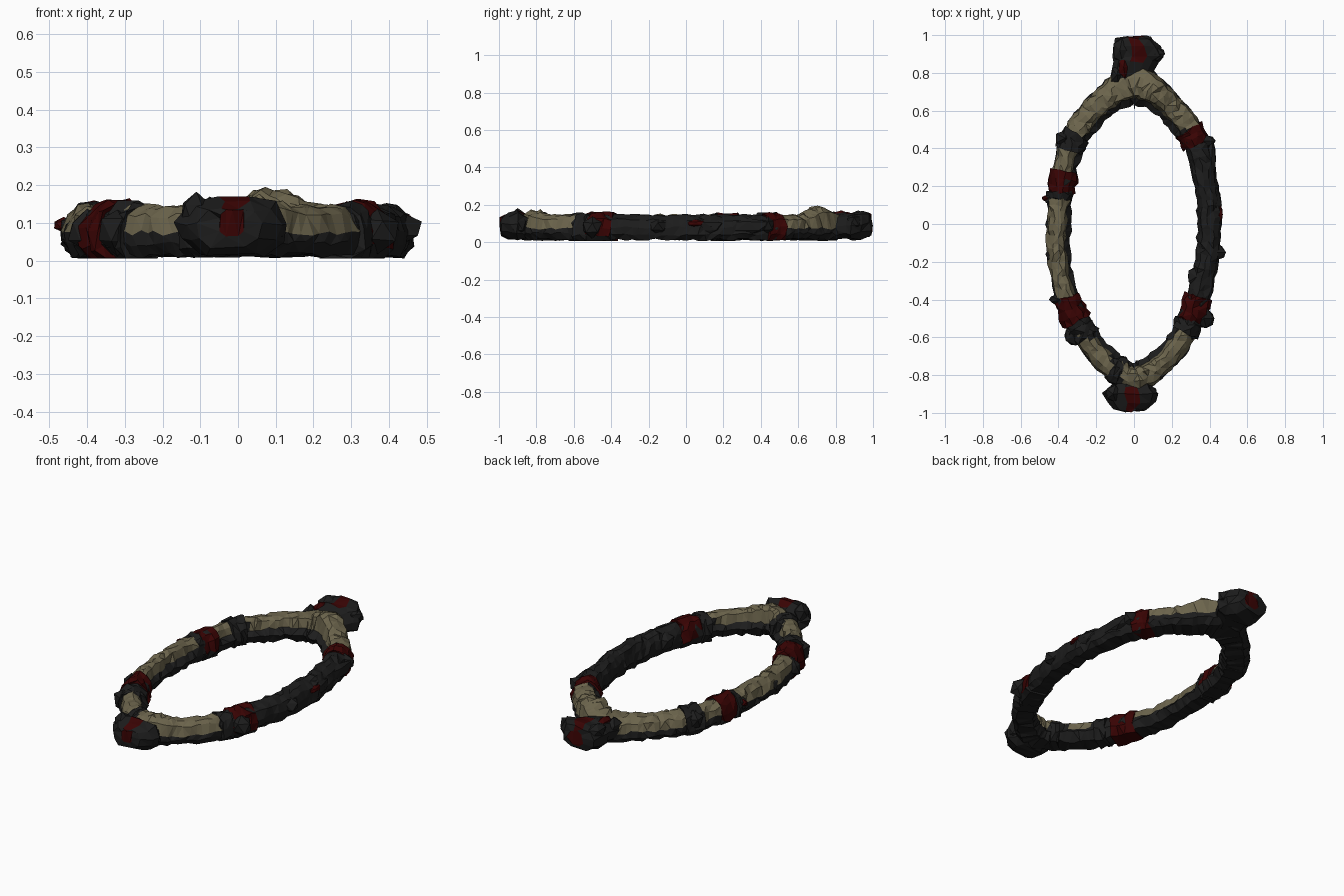
import bpy, bmesh, math, random
from mathutils import Vector

if "Cube" in bpy.data.objects:
    bpy.data.objects.remove(bpy.data.objects["Cube"])

random.seed(4)


def material(name, rgb):
    m = bpy.data.materials.new(name)
    m.diffuse_color = (*rgb, 1)
    m.use_nodes = True
    m.node_tree.nodes["Principled BSDF"].inputs["Base Color"].default_value = m.diffuse_color
    return m


MATS = [material("charcoal_bark", (0.012, 0.012, 0.012)),
        material("pale_wood", (0.15, 0.129, 0.073)),
        material("dark_red", (0.042, 0.001, 0.001))]
DARK, TAN, RED = 0, 1, 2


def jit(a):
    return random.uniform(-a, a)


def finish(bm, name):
    bmesh.ops.recalc_face_normals(bm, faces=bm.faces)
    me = bpy.data.meshes.new(name)
    bm.to_mesh(me)
    bm.free()
    for m in MATS:
        me.materials.append(m)
    ob = bpy.data.objects.new(name, me)
    bpy.context.collection.objects.link(ob)
    return ob


# Centre line of the pointed oval: x, y, half width (right side, then mirrored)
half = [(0, .735, .12), (.12, .675, .083), (.24, .56, .075), (.33, .42, .068), (.382, .2, .062),
        (.398, 0, .065), (.383, -.2, .06), (.33, -.42, .064), (.25, -.6, .066), (.13, -.74, .07),
        (0, -.805, .075)]
ctrl = [Vector(p) for p in half] + [Vector((-x - (.012 if -.5 < y < -.1 else 0), y, w))
                                    for x, y, w in half[-2:0:-1]]
STEPS = 6
path = []
for i in range(len(ctrl)):
    a, b, c, d = (ctrl[(i + k) % len(ctrl)] for k in (-1, 0, 1, 2))
    for s in range(STEPS):
        t = s / STEPS
        path.append(.5 * (2 * b + (c - a) * t + (2 * a - 5 * b + 4 * c - d) * t * t
                          + (3 * b - a - 3 * c + d) * t ** 3))
N = len(path)

# Cross-sections: (outward, z), from outer foot over the top to inner foot
BARK = [(.65, .014), (.97, .04), (1, .078), (.82, .118), (.4, .14), (-.1, .145),
        (-.58, .134), (-.85, .105), (-1, .06), (-.65, .016)]
# pale wood stands as a narrower strip on a ledge of bark
WOOD = [(.65, .014), (1, .045), (.97, .074), (.8, .118), (.4, .14), (-.1, .145),
        (-.48, .132), (-.62, .088), (-1, .062), (-.65, .016)]


def pale(x, y):
    """Where the pale wood shows."""
    if y < -.7 and x > -.06:
        return True
    if x > 0:
        return y > .5 or y < -.57
    return y > .47 or .27 < y < .41 or -.39 < y < .13 or (y < -.6 and x < -.12)


def hump(x, y):
    return (.05 * math.exp(-((x - .09) ** 2 + (y - .71) ** 2) / .008)
            + .028 * math.exp(-((x - .03) ** 2 + (y + .79) ** 2) / .008))


def section(i, grow=1.0, rough=.006, wood=False):
    """Points of one cross-section at path sample i."""
    p, q = path[i % N], path[(i + 1) % N]
    o = path[(i - 1) % N]
    tan = Vector((q.x - o.x, q.y - o.y, 0)).normalized()
    out = Vector((-tan.y, tan.x, 0))
    pts = []
    for u, z in (WOOD if wood and pale(p.x, p.y) else BARK):
        z2 = .08 + (z - .08) * grow
        if z > .1:
            z2 += hump(p.x, p.y)
        v = Vector((p.x, p.y, 0)) + out * (u * p.z * grow) + tan * jit(rough)
        v += out * jit(rough)
        v.z = max(.006, z2 + jit(rough))
        pts.append(v)
    return pts


def loft(rings, name, rule, closed=False):
    bm = bmesh.new()
    vr = [[bm.verts.new(v) for v in r] for r in rings]
    n = len(rings[0])
    for i in range(len(vr) if closed else len(vr) - 1):
        a, b = vr[i], vr[(i + 1) % len(vr)]
        for k in range(n):
            f = bm.faces.new((a[k], a[(k + 1) % n], b[(k + 1) % n], b[k]))
            f.material_index = rule(f.calc_center_median(), k)
    if not closed:
        for r, i in ((vr[0], 0), (vr[-1], -1)):
            f = bm.faces.new(r)
            f.material_index = rule(f.calc_center_median(), i)
    bmesh.ops.triangulate(bm, faces=bm.faces)
    return finish(bm, name)


# Main ring: pale wood set in the top of a dark bark channel
loft([section(i, 1, .008, True) for i in range(N)], "oval_ring",
     lambda c, k: TAN if 2 <= k <= 6 and pale(c.x, c.y) else DARK, True)


# Collars wrapped round the ring, between two spots on the centre line
def nearest(x, y):
    return min(range(N), key=lambda i: (path[i].x - x) ** 2 + (path[i].y - y) ** 2)


def collar(name, a, b, grow, mat, full=False):
    i, j = sorted((nearest(*a), nearest(*b)))
    rings = [section(i, .97, .004)]
    rings += [section(k, grow * random.uniform(.95, 1.05), .01) for k in range(i, j + 1)]
    rings.append(section(j, .97, .004))
    loft(rings, name, lambda c, k: mat if full or 1 <= k < 8 else DARK)


collar("red_collar_right_back", (.28, .50), (.32, .43), 1.14, RED, True)
collar("red_collar_right_front", (.34, -.39), (.29, -.50), 1.16, RED)
collar("bark_collar_right_front", (.30, -.50), (.26, -.57), 1.12, DARK)
collar("bark_collar_left_back", (-.30, .47), (-.34, .40), 1.12, DARK)
collar("red_collar_left_middle", (-.365, .27), (-.385, .18), 1.18, RED)
collar("bark_collar_left_middle", (-.385, .175), (-.395, .12), 1.12, DARK)
collar("red_collar_left_front", (-.35, -.39), (-.30, -.53), 1.18, RED, True)
collar("bark_collar_left_front", (-.29, -.53), (-.25, -.60), 1.14, DARK)
collar("bark_collar_end_front", (-.12, -.75), (-.07, -.79), 1.05, DARK)


# Rough knots of bark sunk into the ring
def knot(name, loc, size, mat=DARK):
    bm = bmesh.new()
    bmesh.ops.create_icosphere(bm, subdivisions=1, radius=1)
    for v in bm.verts:
        v.co = Vector([loc[k] + v.co[k] * size[k] * random.uniform(.8, 1.1) for k in range(3)])
        v.co.z = max(v.co.z, .006)
    for f in bm.faces:
        f.material_index = mat
    finish(bm, name)


for n, (loc, size) in enumerate([
        ((.375, .44, .09), (.06, .04, .055)), ((.41, .33, .085), (.03, .13, .05)),
        ((.435, .10, .085), (.032, .12, .05)), ((.42, -.15, .085), (.072, .06, .05)),
        ((.33, -.28, .08), (.055, .06, .06)), ((.37, -.50, .08), (.06, .06, .06)),
        ((.30, -.57, .08), (.05, .05, .06)), ((-.365, .455, .09), (.06, .05, .055)),
        ((-.435, .13, .085), (.05, .035, .05)), ((-.42, -.16, .075), (.055, .05, .045)),
        ((-.40, -.40, .08), (.062, .03, .055)), ((-.32, -.59, .08), (.06, .06, .065))]):
    knot(f"bark_knot_{n + 1}", loc, size)
knot("red_chip_right", (.452, .05, .10), (.022, .05, .022), RED)
knot("red_chip_left", (-.462, .135, .095), (.032, .018, .02), RED)


# End knobs: y, centre x, half width, bottom, top
KNOB = [(-.55, 0), (-.95, .25), (-1, .6), (-.7, .9), (-.27, 1), (.27, 1), (.75, .92),
        (1, .55), (.9, .2), (.5, 0)]


def knob(name, stations, red):
    rings = [[Vector((cx + u * w + jit(.009), y + jit(.008), z0 + v * (z1 - z0) + jit(.008)))
              for u, v in KNOB] for y, cx, w, z0, z1 in stations]
    loft(rings, name, lambda c, k: RED if red(c, k) else DARK)


knob("back_knob", [(.70, -.03, .07, .03, .12), (.76, -.025, .095, .015, .14), (.86, .01, .125, .015, .155),
                   (.885, .025, .14, .015, .16), (.94, .02, .12, .02, .165), (.985, .0, .10, .03, .155),
                   (.992, .01, .045, .05, .13)],
     lambda c, k: (k == 4 and c.y > .87) or (k == -1 and c.y > .9))
knob("front_knob", [(-.80, .0, .07, .03, .12), (-.865, -.01, .12, .012, .145), (-.90, -.015, .15, .015, .165),
                    (-.945, -.01, .125, .02, .155), (-.985, -.02, .09, .03, .145),
                    (-.99, -.02, .035, .06, .135)],
     lambda c, k: (k == 4 and c.y < -.86) or (k == -1 and c.y < -.9))

# Splinters on the knobs
knot("red_splinter_back", (-.055, .83, .135), (.035, .065, .035), RED)
knot("bark_splinter_join", (-.09, .79, .10), (.04, .06, .065))
knot("bark_splinter_back", (-.075, .92, .13), (.045, .07, .045))
knot("bark_splinter_side", (.11, .90, .11), (.06, .045, .05))
knot("bark_splinter_front", (-.11, -.90, .125), (.05, .05, .058))
knot("bark_splinter_front_right", (.08, -.90, .09), (.05, .055, .06))
